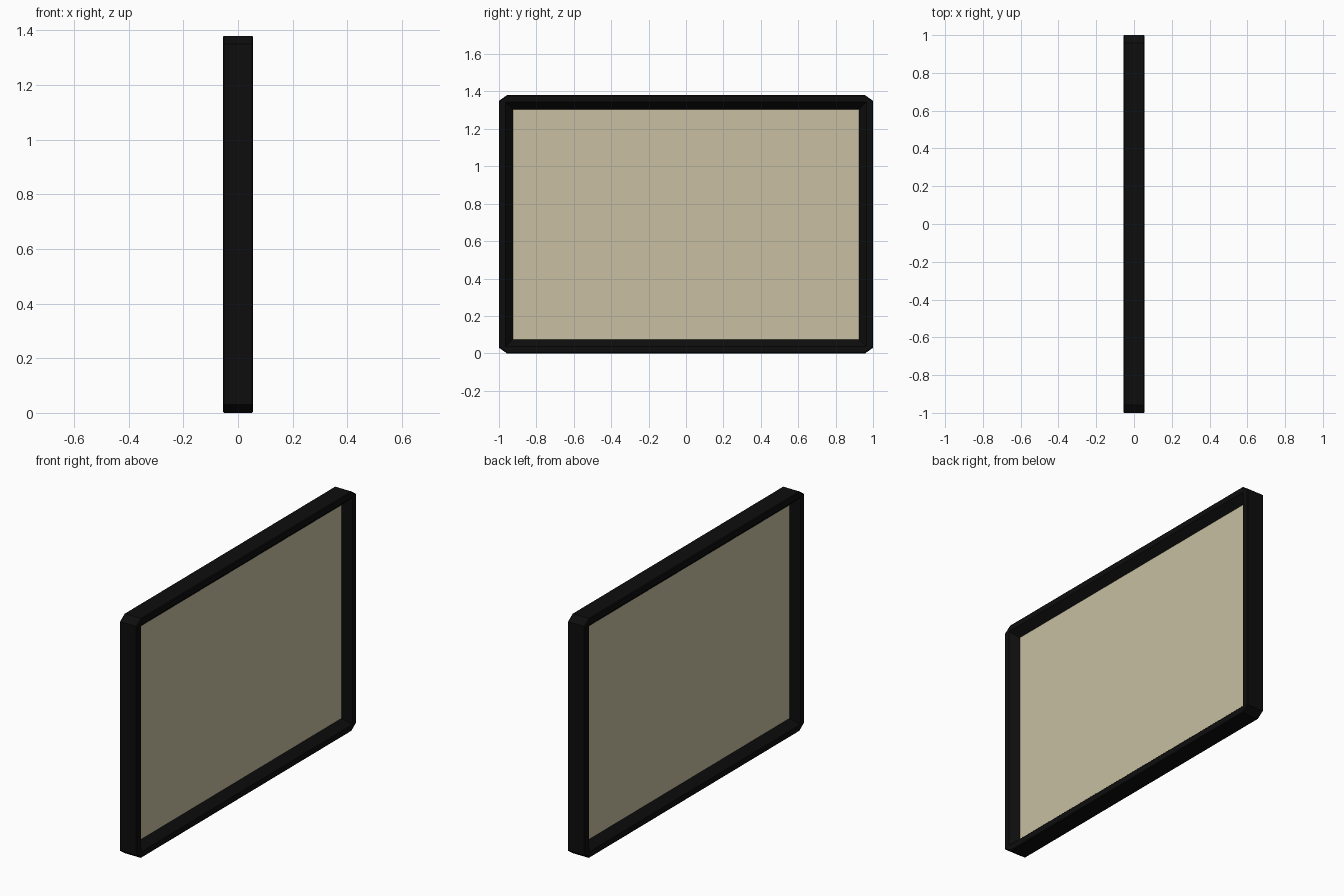
import bpy, bmesh

if "Cube" in bpy.data.objects:
    bpy.data.objects.remove(bpy.data.objects["Cube"])

ZC = 0.69


def material(name, color):
    m = bpy.data.materials.new(name)
    m.diffuse_color = color
    m.use_nodes = True
    m.node_tree.nodes["Principled BSDF"].inputs["Base Color"].default_value = m.diffuse_color
    return m


def finish(name, bm, mat):
    bmesh.ops.remove_doubles(bm, verts=bm.verts, dist=1e-5)
    bmesh.ops.recalc_face_normals(bm, faces=bm.faces)
    me = bpy.data.meshes.new(name)
    bm.to_mesh(me)
    bm.free()
    ob = bpy.data.objects.new(name, me)
    bpy.context.collection.objects.link(ob)
    me.materials.append(mat)


def ring(bm, x, inset, clip):
    """Rectangle with clipped corners, inset from the outer outline."""
    h, v = 1 - inset, ZC - inset
    cy, cz = 0.042 * clip, 0.03 * clip
    pts = [(h, v - cz), (h - cy, v), (cy - h, v), (-h, v - cz),
           (-h, cz - v), (cy - h, -v), (h - cy, -v), (h, cz - v)]
    return [bm.verts.new((x, y, ZC + z)) for y, z in pts]


# frame: closed moulding profile (x, inset, corner clip) swept around
profile = [(-0.055, 0.004, 1), (-0.051, 0, 1), (0.051, 0, 1), (0.055, 0.004, 1),
           (0.055, 0.036, 0), (0.013, 0.075, 0), (-0.013, 0.075, 0), (-0.055, 0.036, 0)]
bm = bmesh.new()
rings = [ring(bm, *p) for p in profile]
for a, b in zip(rings, rings[1:] + rings[:1]):
    for i in range(8):
        j = (i + 1) % 8
        bm.faces.new((a[i], a[j], b[j], b[i]))
finish("frame", bm, material("black", (0.004, 0.004, 0.004, 1)))

# panel: thin board filling the opening
bm = bmesh.new()
bmesh.ops.create_cube(bm, size=1)
for v in bm.verts:
    v.co.x *= 0.026
    v.co.y *= 1.86
    v.co.z = v.co.z * 1.24 + ZC
finish("panel", bm, material("tan", (0.58, 0.52, 0.36, 1)))
